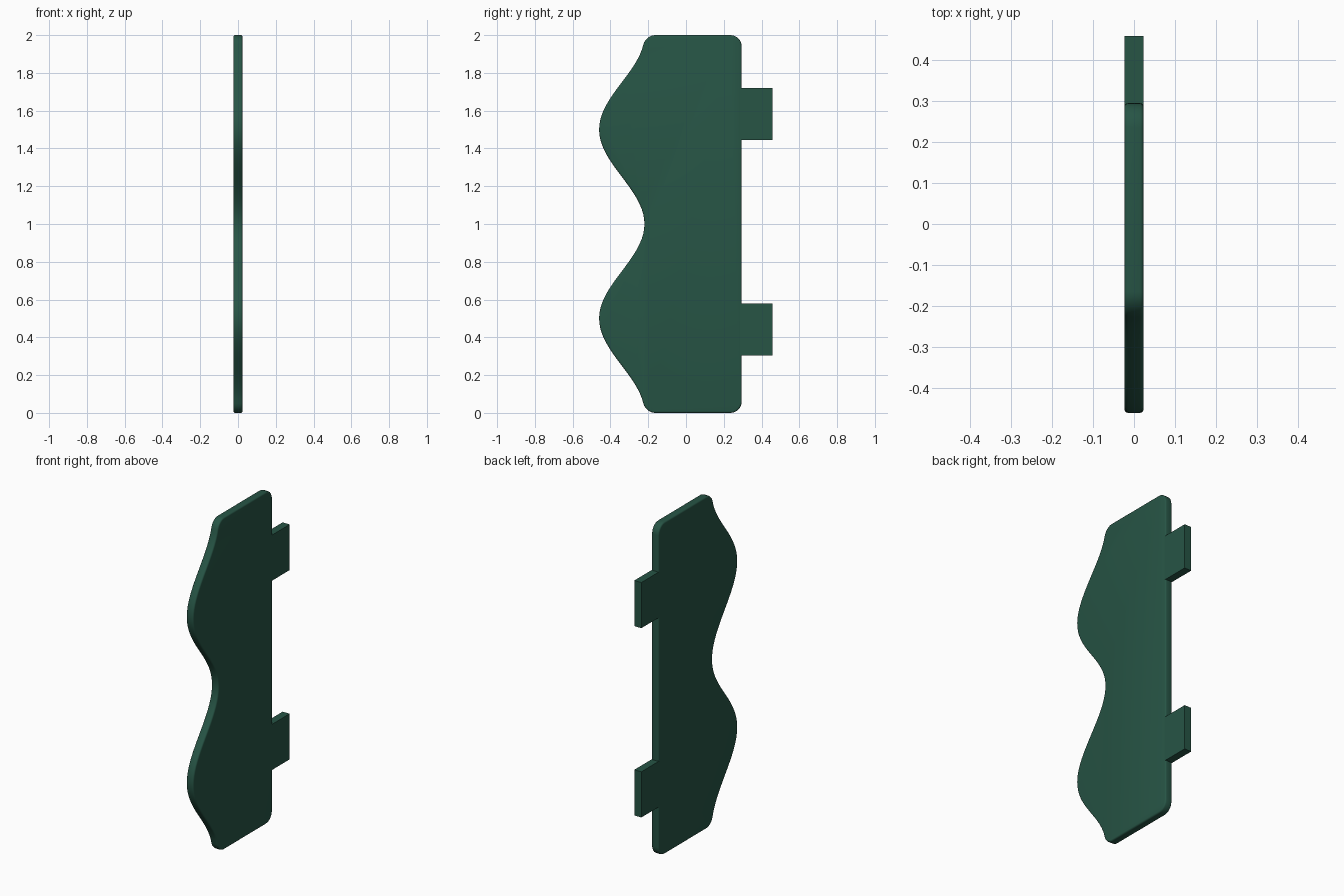
import bpy, bmesh
from math import cos, pi
from mathutils import Vector

if "Cube" in bpy.data.objects:
    bpy.data.objects.remove(bpy.data.objects["Cube"])

HALF = 0.0235   # half thickness of the plate
BACK = 0.295    # straight edge of the plate

mat = bpy.data.materials.new("dark_green")
mat.diffuse_color = (0.02, 0.09, 0.06, 1)
mat.use_nodes = True
mat.node_tree.nodes["Principled BSDF"].inputs["Base Color"].default_value = mat.diffuse_color


def corner(a, c, b, n=6):
    """Rounded corner from a to b, pulled towards c."""
    a, b, c = Vector(a), Vector(b), Vector(c)
    k = 0.55
    p, q = a.lerp(c, k), b.lerp(c, k)
    pts = []
    for i in range(n + 1):
        t = i / n
        s = 1 - t
        pts.append(a * s**3 + p * 3 * s * s * t + q * 3 * s * t * t + b * t**3)
    return pts


def wave(z):
    return -0.34 + 0.12 * cos(2 * pi * z)


def add_object(name, bm):
    bmesh.ops.recalc_face_normals(bm, faces=bm.faces)
    mesh = bpy.data.meshes.new(name)
    bm.to_mesh(mesh)
    bm.free()
    mesh.materials.append(mat)
    ob = bpy.data.objects.new(name, mesh)
    bpy.context.collection.objects.link(ob)
    return ob


# Upper half of the outline (y, z), mirrored about z = 1 for the lower half
N = 36
upper = [Vector((wave(1 + 0.95 * i / N), 1 + 0.95 * i / N)) for i in range(N)]
upper += corner((wave(1.95), 1.95), (-0.213, 2), (-0.165, 2))
upper += corner((BACK - 0.06, 2), (BACK, 2), (BACK, 1.94))
lower = [Vector((p.x, 2 - p.y)) for p in reversed(upper[1:])]
outline = upper + lower

# Wavy plate with softened rims
bm = bmesh.new()
face = bm.faces.new([bm.verts.new((-HALF, p.x, p.y)) for p in outline])
ext = bmesh.ops.extrude_face_region(bm, geom=[face], use_keep_orig=True)
bmesh.ops.translate(bm, vec=(2 * HALF, 0, 0),
                    verts=[g for g in ext["geom"] if isinstance(g, bmesh.types.BMVert)])
bmesh.ops.recalc_face_normals(bm, faces=bm.faces)
rims = [e for e in bm.edges if abs(e.verts[0].co.x - e.verts[1].co.x) < 1e-6]
bmesh.ops.bevel(bm, geom=rims, offset=0.009, segments=3, profile=0.5, affect='EDGES')
plate = add_object("wavy_plate", bm)
bpy.context.view_layer.objects.active = plate
plate.select_set(True)
bpy.ops.object.shade_smooth_by_angle(angle=0.6)

# Mounting tabs on the straight edge
for name, z in (("lower_tab", 0.4425), ("upper_tab", 1.5825)):
    bm = bmesh.new()
    bmesh.ops.create_cube(bm, size=1)
    bmesh.ops.scale(bm, vec=(2 * HALF - 0.0006, 0.185, 0.275), verts=bm.verts)
    bmesh.ops.translate(bm, vec=(0, 0.3655, z), verts=bm.verts)
    add_object(name, bm)
